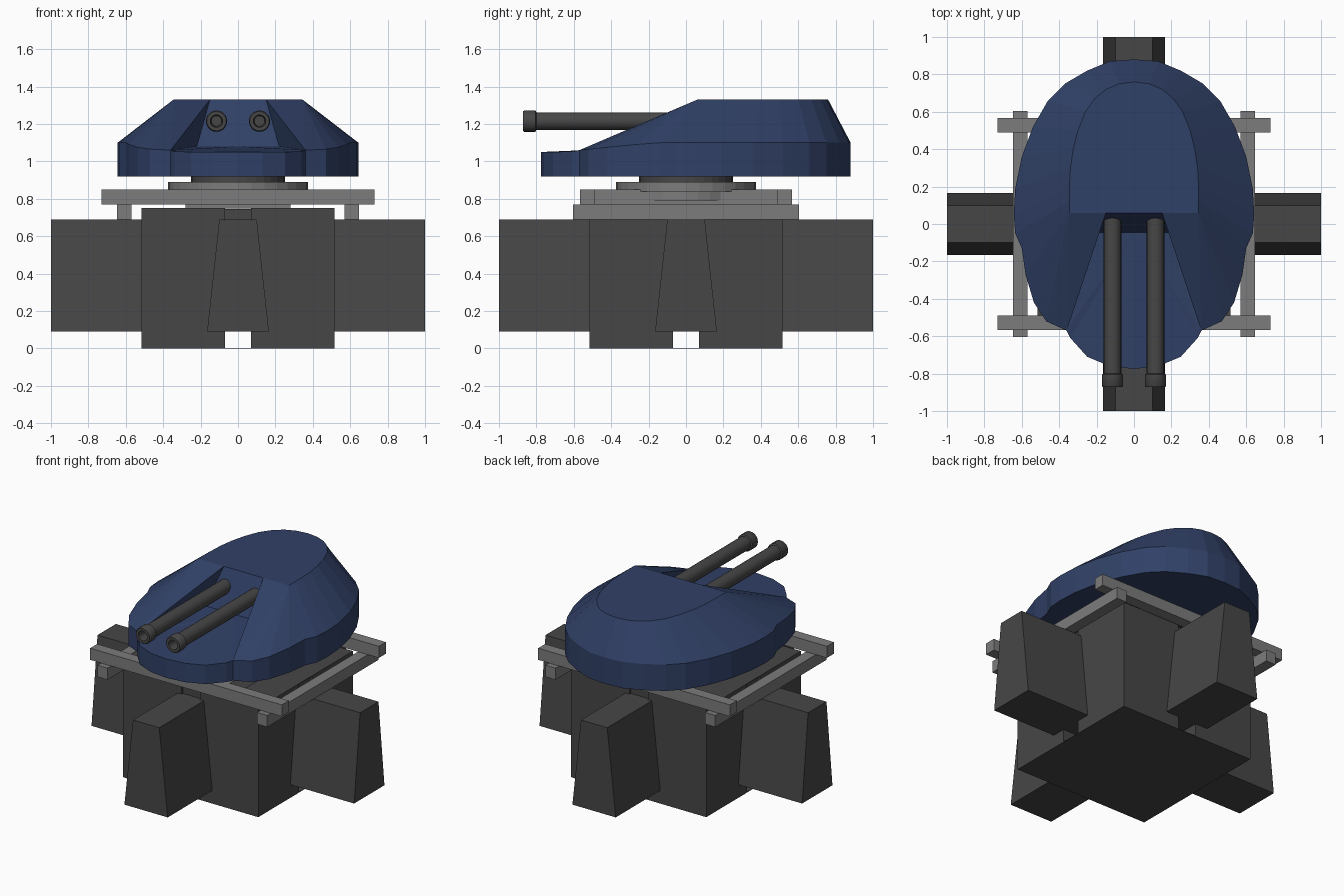
import bpy, bmesh, math
from mathutils import Matrix

if "Cube" in bpy.data.objects:
    bpy.data.objects.remove(bpy.data.objects["Cube"])


def material(name, rgb):
    m = bpy.data.materials.new(name)
    m.diffuse_color = (*rgb, 1)
    m.use_nodes = True
    m.node_tree.nodes["Principled BSDF"].inputs["Base Color"].default_value = m.diffuse_color
    return m


DARK = material("dark grey", (0.062, 0.062, 0.062))
GREY = material("light grey", (0.2, 0.2, 0.2))
BLUE = material("navy blue", (0.03, 0.052, 0.135))


def finish(name, bm, mat, smooth=False):
    bmesh.ops.remove_doubles(bm, verts=bm.verts, dist=0.0005)
    bmesh.ops.recalc_face_normals(bm, faces=bm.faces)
    me = bpy.data.meshes.new(name)
    bm.to_mesh(me)
    bm.free()
    me.materials.append(mat)
    ob = bpy.data.objects.new(name, me)
    bpy.context.collection.objects.link(ob)
    if smooth:
        bpy.context.view_layer.objects.active = ob
        ob.select_set(True)
        bpy.ops.object.shade_smooth_by_angle(angle=math.radians(40))
        ob.select_set(False)
    return ob


def box(name, x, y, z, mat):
    bm = bmesh.new()
    bmesh.ops.create_cube(bm, size=1)
    for v in bm.verts:
        v.co = [r[0] if c < 0 else r[1] for c, r in zip(v.co, (x, y, z))]
    return finish(name, bm, mat)


def lathe(name, profile, mat, place=Matrix(), sides=32, smooth=False):
    """Spin (radius, height) points round z, then place."""
    bm = bmesh.new()
    rings = []
    for r, h in profile:
        rings.append([bm.verts.new((r * math.cos(2 * math.pi * i / sides),
                                    r * math.sin(2 * math.pi * i / sides), h))
                      for i in range(sides)])
    for a, b in zip(rings, rings[1:]):
        for i in range(sides):
            j = (i + 1) % sides
            bm.faces.new((a[i], a[j], b[j], b[i]))
    bm.faces.new(rings[0])
    bm.faces.new(rings[-1])
    bmesh.ops.transform(bm, matrix=place, verts=bm.verts)
    return finish(name, bm, mat, smooth)


# Base: four corner blocks round a cross slot, core, floor plate
W, S = 0.515, 0.07
for sx in (-1, 1):
    for sy in (-1, 1):
        box("base_corner", sorted((sx * S, sx * W)), sorted((sy * S, sy * W)), (0, 0.75), DARK)
box("base_core_x", (-0.5, 0.5), (-S, S), (0.09, 0.745), DARK)
box("base_core_y", (-S, S), (-0.5, 0.5), (0.09, 0.745), DARK)
box("base_floor", (-W, W), (-W, W), (0, 0.003), DARK)
box("base_top", (-W, W), (-W, W), (0.747, 0.75), DARK)

# Four tapered legs
for k in range(4):
    bm = bmesh.new()
    section = [(-0.165, 0.09), (0.165, 0.09), (0.1, 0.69), (-0.1, 0.69)]
    a = [bm.verts.new((x, -0.48, z)) for x, z in section]
    b = [bm.verts.new((x, -1, z)) for x, z in section]
    bm.faces.new(a)
    bm.faces.new(b)
    for i in range(4):
        j = (i + 1) % 4
        bm.faces.new((a[i], a[j], b[j], b[i]))
    bmesh.ops.rotate(bm, verts=bm.verts, matrix=Matrix.Rotation(k * math.pi / 2, 3, 'Z'))
    finish("leg", bm, DARK)

# Crossed rails and the plate between them
for s in (-1, 1):
    box("lower_rail", (s * 0.608 - 0.038, s * 0.608 + 0.038), (-0.605, 0.605), (0.69, 0.77), GREY)
    box("upper_rail", (-0.73, 0.73), (s * 0.528 - 0.038, s * 0.528 + 0.038), (0.77, 0.85), GREY)
box("bearing_plate", (-0.28, 0.28), (-0.49, 0.49), (0.75, 0.85), GREY)

# Turning ring and neck
lathe("turning_ring", [(0.335, 0.79), (0.335, 0.84), (0.373, 0.84), (0.373, 0.89)], GREY)
lathe("neck", [(0.25, 0.88), (0.25, 0.93)], DARK)

# Turret shell: half outline and roof edge, mirrored
rim = [(0, .88), (.13, .87), (.25, .82), (.37, .75), (.46, .66), (.54, .52),
       (.6, .36), (.635, .19), (.643, .05), (.635, -.05), (.60, -.13)]
roof = [(0, .76), (.08, .75), (.15, .72), (.21, .67), (.26, .6), (.30, .5),
        (.325, .4), (.34, .3), (.345, .2), (.345, .12), (.345, .06)]
rim = [(x, y, 1.10) for x, y in rim]
roof = [(x, y, 1.33) for x, y in roof]
cheek = [rim[-1], (.58, -.27, 1.09), (.535, -.42, 1.075), (.47, -.52, 1.065), (.36, -.57, 1.06)]
apron = [cheek[-1], (.34, -.61, 1.053), (.25, -.71, 1.05), (.13, -.76, 1.05), (0, -.775, 1.05)]
slot_top, slot_low = (.15, .06, 1.33), (.22, -.045, 1.08)
mid_top, mid_low = (0, .06, 1.33), (0, -.045, 1.08)

bm = bmesh.new()
for s in (1, -1):
    def face(*pts):
        bm.faces.new([bm.verts.new((s * p[0], p[1], p[2])) for p in pts])
    edge = rim + cheek[1:] + apron[1:]
    for a, b in zip(edge, edge[1:]):                    # side wall and underside
        face(a, b, (b[0], b[1], 0.92), (a[0], a[1], 0.92))
        face((a[0], a[1], 0.92), (b[0], b[1], 0.92), (0, 0, 0.92))
    for i in range(len(rim) - 1):                       # sloped rear
        face(rim[i], rim[i + 1], roof[i + 1], roof[i])
    face(*roof, slot_top, mid_top)                      # flat roof
    for a, b in zip(cheek, cheek[1:]):                  # front cheek
        face(roof[-1], a, b)
    face(roof[-1], cheek[-1], slot_top)
    face(slot_top, cheek[-1], slot_low)                 # gun recess side
    face(slot_top, slot_low, mid_low, mid_top)          # gun recess back
    face(mid_low, slot_low, apron[0])                   # recess floor
    for a, b in zip(apron, apron[1:]):
        face(mid_low, a, b)
finish("turret_shell", bm, BLUE)

# Twin barrels with hollow muzzles
for s in (-1, 1):
    place = Matrix.Translation((s * 0.115, 0, 1.215)) @ Matrix.Rotation(math.pi / 2, 4, 'X')
    lathe("gun_barrel", [(0.047, -0.04), (0.047, 0.80), (0.057, 0.805), (0.057, 0.865),
                         (0.052, 0.872), (0.033, 0.872), (0.028, 0.80)],
          DARK, place, 20, True)
